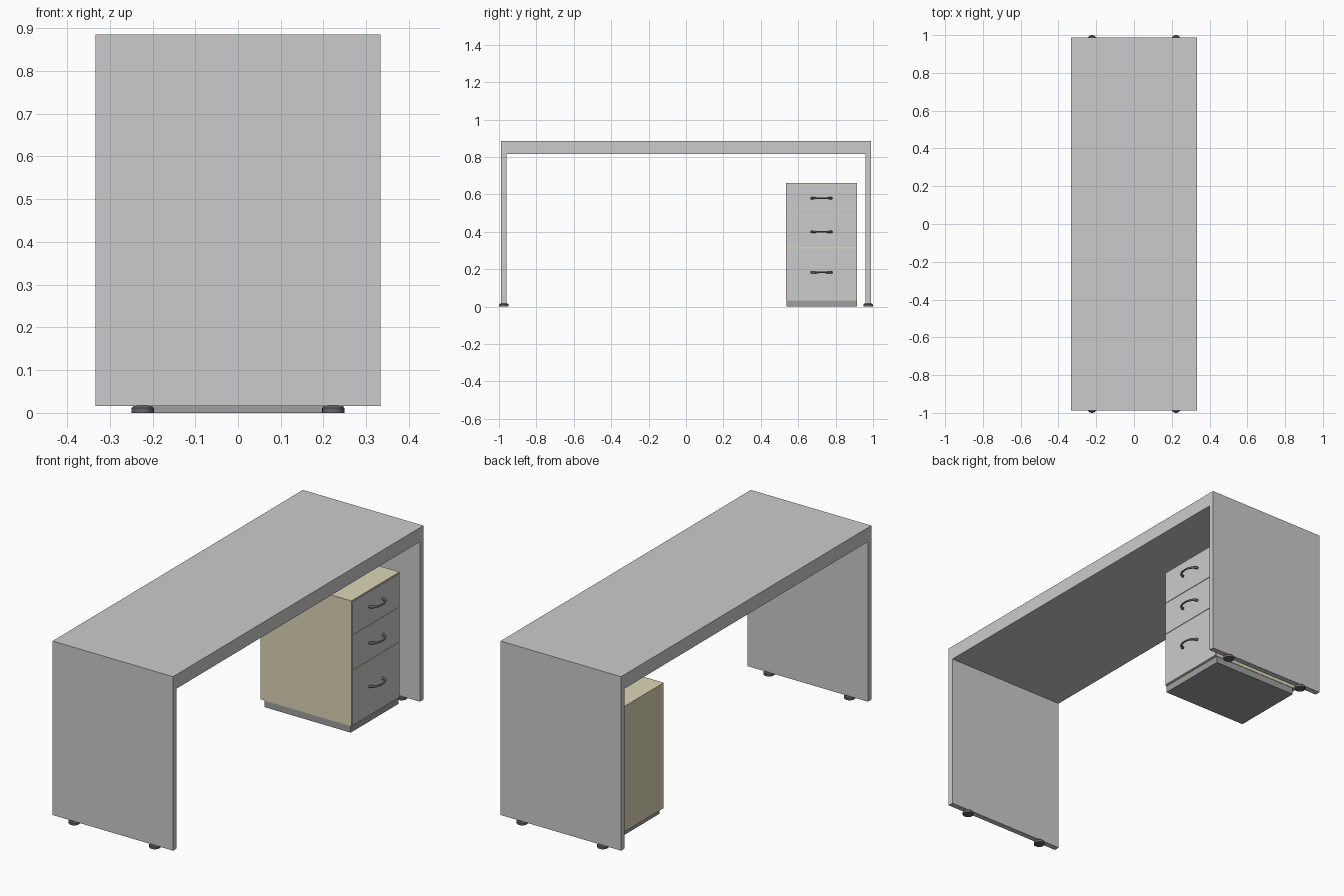
import bpy, bmesh, math

if "Cube" in bpy.data.objects:
    bpy.data.objects.remove(bpy.data.objects["Cube"])


def material(name, rgb):
    m = bpy.data.materials.new(name)
    m.diffuse_color = (*rgb, 1)
    m.use_nodes = True
    m.node_tree.nodes["Principled BSDF"].inputs["Base Color"].default_value = m.diffuse_color
    return m


WOOD = material("pale_wood", (0.72, 0.67, 0.47))
DARK = material("dark_metal", (0.13, 0.13, 0.14))
PLINTH = material("plinth_grey", (0.35, 0.35, 0.35))


def finish(name, bm, mat=None):
    me = bpy.data.meshes.new(name)
    bmesh.ops.recalc_face_normals(bm, faces=bm.faces)
    bm.to_mesh(me)
    bm.free()
    ob = bpy.data.objects.new(name, me)
    bpy.context.collection.objects.link(ob)
    if mat:
        me.materials.append(mat)
    return ob


def smooth(ob):
    bpy.ops.object.select_all(action='DESELECT')
    ob.select_set(True)
    bpy.context.view_layer.objects.active = ob
    bpy.ops.object.shade_smooth_by_angle(angle=math.radians(40))


def box(name, x, y, z, mat=None):
    bm = bmesh.new()
    bmesh.ops.create_cube(bm, size=1)
    for v in bm.verts:
        for i, (a, b) in enumerate((x, y, z)):
            v.co[i] = a if v.co[i] < 0 else b
    return finish(name, bm, mat)


# Desk: one waterfall profile in the y-z plane, extruded along x
HX, HY, TOP, FOOT = 0.333, 0.988, 0.885, 0.016
profile = [(-HY, FOOT), (-HY, TOP), (HY, TOP), (HY, FOOT),
           (0.96, FOOT), (0.96, 0.815), (-0.96, 0.815), (-0.96, FOOT)]
bm = bmesh.new()
face = bm.faces.new([bm.verts.new((-HX, y, z)) for y, z in profile])
ext = bmesh.ops.extrude_face_region(bm, geom=[face])
new = [g for g in ext["geom"] if isinstance(g, bmesh.types.BMVert)]
bmesh.ops.translate(bm, vec=(2 * HX, 0, 0), verts=new)
finish("desk_top_and_side_panels", bm)

# Round levelling feet under the side panels
for sx in (-1, 1):
    for sy in (-1, 1):
        bm = bmesh.new()
        for r1, r2, z0, z1 in ((0.026, 0.026, 0, 0.012), (0.025, 0.02, 0.012, FOOT + 0.001)):
            res = bmesh.ops.create_cone(bm, cap_ends=True, segments=24,
                                        radius1=r1, radius2=r2, depth=z1 - z0)
            bmesh.ops.translate(bm, vec=(sx * 0.223, sy * 0.974, (z0 + z1) / 2),
                                verts=res["verts"])
        smooth(finish("levelling_foot", bm, DARK))

# Drawer pedestal
Y0, Y1, FRONT = 0.535, 0.915, 0.255
box("pedestal_plinth", (-0.229, 0.247), (Y0 + 0.002, Y1 - 0.002), (0, 0.036), PLINTH)
box("pedestal_carcass", (-0.251, FRONT - 0.003), (Y0, Y1), (0.034, 0.66), WOOD)


# Arched drawer handle, thicker toward its ends
def handle(z):
    cu = bpy.data.curves.new("drawer_handle", 'CURVE')
    cu.dimensions = '3D'
    cu.bevel_depth = 0.005
    cu.bevel_resolution = 3
    cu.use_fill_caps = True
    n = 17
    sp = cu.splines.new('POLY')
    sp.points.add(n - 1)
    for i, p in enumerate(sp.points):
        t = math.pi * i / (n - 1)
        p.co = (FRONT - 0.001 + 0.036 * math.sin(t), 0.725 + 0.053 * math.cos(t), z, 1)
        p.radius = 0.85 + 0.5 * abs(math.cos(t)) ** 2
    ob = bpy.data.objects.new("drawer_handle", cu)
    bpy.context.collection.objects.link(ob)
    bpy.ops.object.select_all(action='DESELECT')
    ob.select_set(True)
    bpy.context.view_layer.objects.active = ob
    bpy.ops.object.convert(target='MESH')
    ob = bpy.context.view_layer.objects.active
    ob.data.materials.clear()
    ob.data.materials.append(DARK)
    smooth(ob)


# Three drawer fronts with their handles
for name, z0, z1, hz in (("bottom", 0.038, 0.312, 0.183),
                         ("middle", 0.319, 0.487, 0.400),
                         ("top", 0.491, 0.654, 0.580)):
    box(name + "_drawer_front", (FRONT - 0.02, FRONT), (Y0 + 0.003, Y1 - 0.003), (z0, z1))
    handle(hz)
